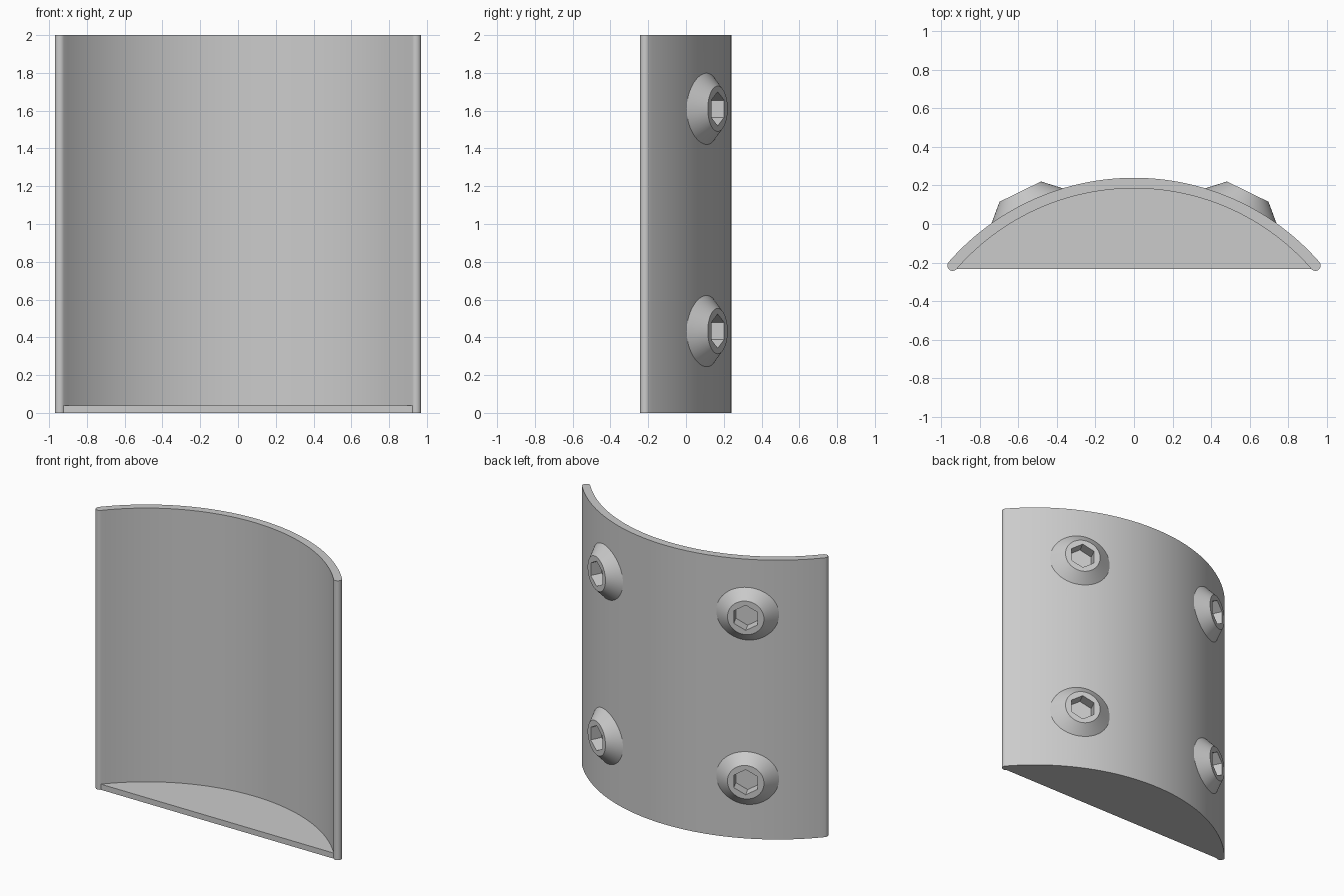
import bpy
import bmesh
from math import sin, cos, pi, radians, acos
from mathutils import Matrix, Vector

if "Cube" in bpy.data.objects:
    bpy.data.objects.remove(bpy.data.objects["Cube"])

AXIS_Y = -1.038              # centre of curvature of the shell
R_OUT, R_IN = 1.278, 1.223
HALF = radians(48.9)         # half sweep of the arc
BOSS_ANGLE = radians(26.1)
BOSS_TOP = 1.343
SOCKET_FLOOR = 1.262

grey = bpy.data.materials.new("plain grey")
grey.use_nodes = True
colour = (0.6, 0.6, 0.6, 1)
grey.diffuse_color = colour
grey.node_tree.nodes["Principled BSDF"].inputs["Base Color"].default_value = colour


def add_object(name, bm):
    bmesh.ops.recalc_face_normals(bm, faces=bm.faces)
    mesh = bpy.data.meshes.new(name)
    bm.to_mesh(mesh)
    bm.free()
    obj = bpy.data.objects.new(name, mesh)
    bpy.context.collection.objects.link(obj)
    mesh.materials.append(grey)
    return obj


def arc(radius, start, end, steps, cx=0, cy=AXIS_Y):
    """Points on an arc, with angles measured from +y towards +x."""
    angles = [start + (end - start) * i / steps for i in range(steps + 1)]
    return [(cx + radius * sin(a), cy + radius * cos(a)) for a in angles]


def extrude_profile(name, points, height):
    bm = bmesh.new()
    face = bm.faces.new([bm.verts.new((x, y, 0)) for x, y in points])
    top = bmesh.ops.extrude_face_region(bm, geom=[face])["geom"]
    verts = [v for v in top if isinstance(v, bmesh.types.BMVert)]
    bmesh.ops.translate(bm, verts=verts, vec=(0, 0, height))
    return add_object(name, bm)


def radial_cone(name, side, z, r1, r2, near, far, sides):
    """Cone standing on the shell, pointing away from its axis."""
    a = side * BOSS_ANGLE
    out = Vector((sin(a), cos(a), 0))
    up = Vector((0, 0, 1))
    mat = Matrix((up, out.cross(up), out)).transposed().to_4x4()
    mat.translation = Vector((0, AXIS_Y, z)) + out * (near + far) / 2
    bm = bmesh.new()
    bmesh.ops.create_cone(bm, cap_ends=True, segments=sides, radius1=r1,
                          radius2=r2, depth=far - near)
    # put a corner of each hexagon on the vertical
    if sides == 6:
        corner = max(bm.verts, key=lambda v: v.co.z * 9 + v.co.x).co
        turn = Vector((corner.x, corner.y)).angle_signed(Vector((1, 0)))
        bmesh.ops.rotate(bm, verts=bm.verts, matrix=Matrix.Rotation(-turn, 3, 'Z'))
    bmesh.ops.transform(bm, matrix=mat, verts=bm.verts)
    return add_object(name, bm)


def cut(target, cutter):
    mod = target.modifiers.new("socket", 'BOOLEAN')
    mod.operation = 'DIFFERENCE'
    mod.solver = 'EXACT'
    mod.object = cutter
    bpy.context.view_layer.objects.active = target
    bpy.ops.object.modifier_apply(modifier=mod.name)
    bpy.data.objects.remove(cutter)


# Curved shell with rounded long edges
r_mid, r_end = (R_OUT + R_IN) / 2, (R_OUT - R_IN) / 2
ex, ey = r_mid * sin(HALF), AXIS_Y + r_mid * cos(HALF)
profile = arc(R_OUT, -HALF, HALF, 72)
profile += arc(r_end, HALF, HALF + pi, 12, ex, ey)[1:-1]
profile += arc(R_IN, HALF, -HALF, 72)
profile += arc(r_end, pi - HALF, 2 * pi - HALF, 12, -ex, ey)[1:-1]
shell = extrude_profile("shell", profile, 2)

# Thin floor closing the bottom
r_floor = R_IN + 0.002
sweep = acos((-0.235 - AXIS_Y) / r_floor)
floor = extrude_profile("floor", arc(r_floor, -sweep, sweep, 72), 0.04)

# Four conical bosses with hexagonal sockets
parts = [shell, floor]
for side, side_name in ((1, "left"), (-1, "right")):
    for z, level in ((0.433, "lower"), (1.61, "upper")):
        boss = radial_cone(f"{level}_{side_name}_boss", side, z,
                           0.217, 0.12, 1.251, BOSS_TOP, 64)
        cut(boss, radial_cone("socket_cutter", side, z, 0.09, 0.09,
                              SOCKET_FLOOR, BOSS_TOP + 0.1, 6))
        cut(shell, radial_cone("pocket_cutter", side, z, 0.1, 0.1,
                               1.254, BOSS_TOP + 0.1, 6))
        parts.append(boss)

# Smooth the round surfaces, keep the edges sharp
bpy.ops.object.select_all(action='DESELECT')
for obj in parts:
    obj.select_set(True)
bpy.context.view_layer.objects.active = shell
bpy.ops.object.shade_smooth_by_angle(angle=radians(30))
